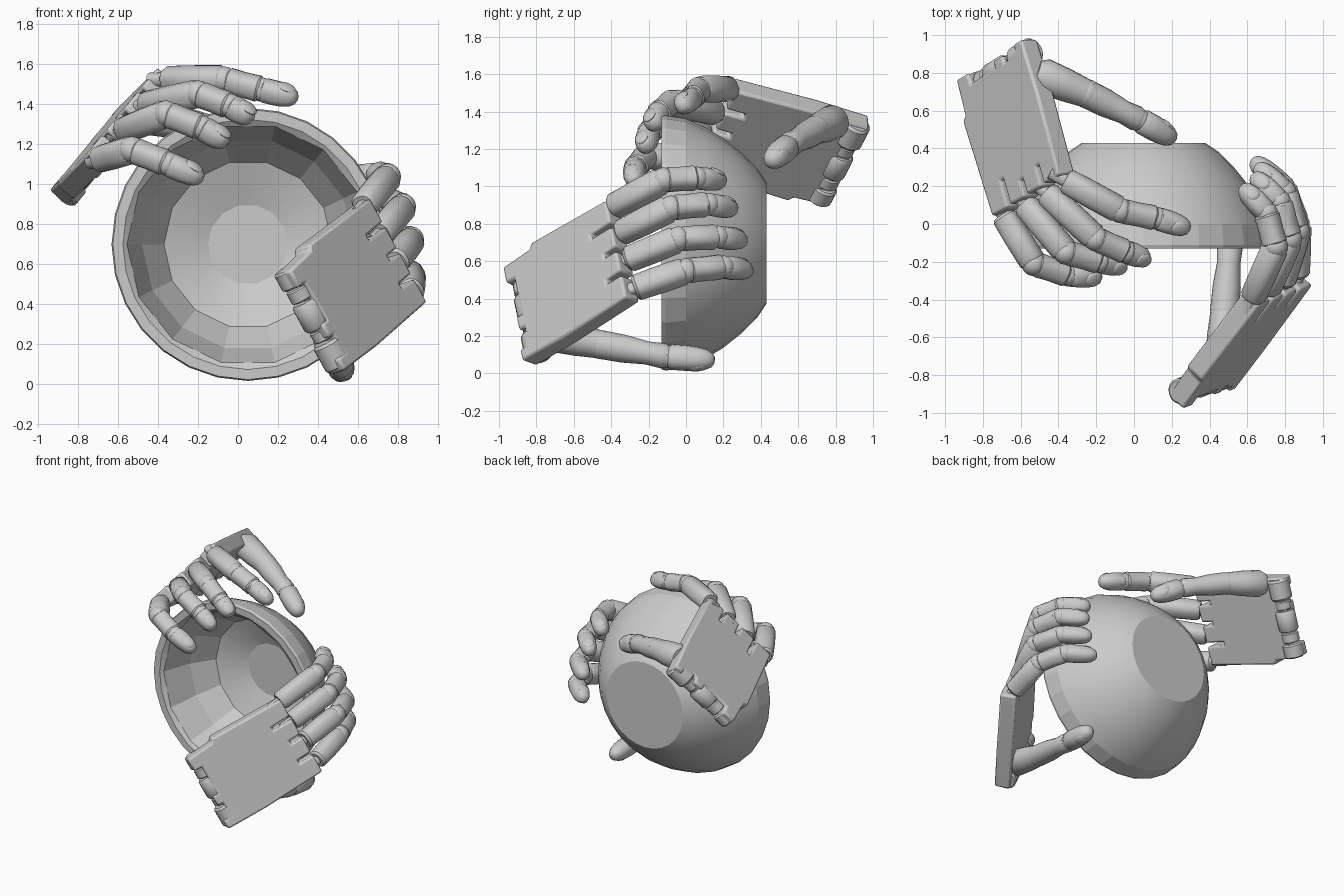
import bpy, bmesh, math
from mathutils import Vector, Matrix

if "Cube" in bpy.data.objects:
    bpy.data.objects.remove(bpy.data.objects["Cube"])


def finish(name, bm, angle=35):
    bmesh.ops.recalc_face_normals(bm, faces=bm.faces[:])
    me = bpy.data.meshes.new(name)
    bm.to_mesh(me)
    bm.free()
    ob = bpy.data.objects.new(name, me)
    bpy.context.collection.objects.link(ob)
    bpy.ops.object.select_all(action='DESELECT')
    ob.select_set(True)
    bpy.context.view_layer.objects.active = ob
    if angle:
        bpy.ops.object.shade_smooth_by_angle(angle=math.radians(angle))
    return ob


def frame(p, q, dorsal):
    """Axes: side, back of hand, along the segment."""
    d = (q - p).normalized()
    up = (dorsal - d * dorsal.dot(d)).normalized()
    return up.cross(d), up, d


def loft(bm, p, q, profile, dorsal, sides=16, power=0.8):
    """Rounded-square segment from p to q; profile holds (distance along 0..1, radius)."""
    side, up, d = frame(p, q, dorsal)

    def sq(x):
        return math.copysign(abs(x) ** power, x)

    rings = []
    for t, r in profile:
        c = p.lerp(q, t)
        rings.append([bm.verts.new(c + (side * sq(math.cos(a)) + up * sq(math.sin(a))) * r)
                      for a in (2 * math.pi * (i + .5) / sides for i in range(sides))])
    for a, b in zip(rings, rings[1:]):
        for i in range(sides):
            j = (i + 1) % sides
            bm.faces.new((a[i], a[j], b[j], b[i]))
    bm.faces.new(rings[0][::-1])
    bm.faces.new(rings[-1])


def ball(bm, c, r):
    bmesh.ops.create_uvsphere(bm, u_segments=14, v_segments=8, radius=r,
                              matrix=Matrix.Translation(c))


def nail(bm, p, q, dorsal, r):
    # oval nail plate lying on the back of the fingertip
    side, up, d = frame(p, q, dorsal)
    rot = Matrix((-side, d, up)).transposed().to_4x4()
    c = p.lerp(q, 0.74) + up * r * 0.76
    bmesh.ops.create_uvsphere(bm, u_segments=14, v_segments=8, radius=1, matrix=Matrix.Translation(c)
                              @ rot @ Matrix.Rotation(-0.22, 4, 'X')
                              @ Matrix.Diagonal((r * 0.68, r * 0.85, r * 0.25, 1)))


TIP = [(0.03, .86), (0.1, 1), (0.45, 1), (0.7, .94), (0.9, .8), (1.04, .56), (1.1, .25)]
MID = [(0.05, .84), (0.12, 1), (0.5, .96), (0.9, 1), (0.97, .85)]
BASE = [(0.05, .8), (0.1, .98), (0.5, 1.03), (0.93, 1.03), (0.99, .85)]


def finger(name, pts, dorsal, r=0.068):
    bm = bmesh.new()
    pts = [Vector(p) for p in pts]
    for k, prof in enumerate((BASE, MID, TIP)):
        rr = r * (1 - 0.06 * k)
        loft(bm, pts[k], pts[k + 1], [(t, f * rr) for t, f in prof], dorsal)
    # inner joint balls and the knuckle link into the palm
    ball(bm, pts[1], r * 0.98)
    ball(bm, pts[2], r * 0.9)
    d = (pts[1] - pts[0]).normalized()
    loft(bm, pts[0] - d * 0.07, pts[0] + d * 0.08, [(0, r * .5), (1, r * .5)], dorsal)
    nail(bm, pts[2], pts[3], dorsal, r * 0.88)
    finish(name, bm)


def thumb(name, pts, dorsal):
    bm = bmesh.new()
    a, b, c, d = [Vector(p) for p in pts]
    loft(bm, a, b, [(0, .07), (.15, .095), (.6, .088), (1, .075)], dorsal, power=1)
    ball(bm, b, .078)
    loft(bm, b, c, [(0, .077), (.35, .075), (.7, .062), (.94, .068), (1, .06)], dorsal, power=1)
    ball(bm, c, .06)
    loft(bm, c, d, [(t, f * .068) for t, f in TIP], dorsal, power=.9)
    nail(bm, c, d, dorsal, .064)
    finish(name, bm)


def palm(name, origin, along, across, inward):
    """Plate: u runs wrist to knuckles, v runs little finger to thumb side."""
    o = Vector(origin)
    e1 = Vector(along).normalized()
    e2 = Vector(across)
    e2 = (e2 - e1 * e2.dot(e1)).normalized()
    n = e1.cross(e2) * inward

    def at(u, v, w):
        return o + e1 * u + e2 * v + n * w

    # outline with slots between the knuckles and tabs at the wrist
    out = [(0.0, .02), (.2, .01), (.22, -.02), (.77, 0)]
    for s, deep in ((.15, .62), (.30, .68), (.45, .66)):
        out += [(.77, s - .014), (deep, s - .014), (deep, s + .014), (.77, s + .014)]
    out += [(.77, .6), (.3, .61), (.0, .6), (.0, .53), (.06, .53), (.06, .42),
            (.02, .42), (.02, .34), (.06, .34), (.06, .12), (0, .12)]
    bm = bmesh.new()
    lo = [bm.verts.new(at(u, v, 0)) for u, v in out]
    hi = [bm.verts.new(at(u, v, .115)) for u, v in out]
    bm.faces.new(lo)
    bm.faces.new(hi)
    for i in range(len(out)):
        j = (i + 1) % len(out)
        bm.faces.new((lo[i], lo[j], hi[j], hi[i]))
    ob = finish(name + "_palm", bm, 0)
    bev = ob.modifiers.new("rounded_edges", 'BEVEL')
    bev.width = .014
    bev.segments = 2
    bpy.ops.object.shade_smooth_by_angle(angle=math.radians(35))
    # segmented wrist hinge
    bm = bmesh.new()
    for v0, v1, r in ((.02, .12, .07), (.13, .2, .06), (.21, .36, .07), (.37, .43, .055), (.44, .59, .075)):
        loft(bm, at(.06, v0, .075), at(.06, v1, .075),
             [(0, r * .85), (.1, r), (.9, r), (1, r * .85)], n, power=1)
    finish(name + "_wrist_hinge", bm)
    return -n


# bowl, open to the front
def ring(bm, r, y, count):
    return [bm.verts.new((0.05 + r * math.cos(2 * math.pi * i / count), y,
                          0.697 + r * math.sin(2 * math.pi * i / count))) for i in range(count)]


bm = bmesh.new()
N = 28
outer = [(.2, .34), (.42, .26), (.53, .1), (.605, -.11), (.625, -.13), (.675, -.13), (.682, -.11), (.665, 0),
         (.62, .1), (.56, .2), (.48, .3), (.40, .38), (.325, .43)]
rings = [ring(bm, r, y, N) for r, y in outer]
for rg in rings[:4]:
    # inner wall: pull odd points onto chords so it reads as broad facets
    for i in range(1, N, 2):
        rg[i].co = (rg[i - 1].co + rg[(i + 1) % N].co) / 2
for a, b in zip(rings, rings[1:]):
    for i in range(N):
        j = (i + 1) % N
        bm.faces.new((a[i], a[j], b[j], b[i]))
bm.faces.new(rings[0])
bm.faces.new(rings[-1])
finish("bowl", bm, 12)

NAMES = ("little_finger", "ring_finger", "middle_finger", "index_finger")

# lower hand, gripping the right side from the front
back = palm("lower_hand", (.25, -.985, .585), (.41, .55, .34), (.3, .13, -.5), 1)
lower = [
    [(.62, -.41, .88), (.75, -.12, 1.035), (.70, .06, 1.045), (.58, .19, 1.03)],
    [(.70, -.37, .74), (.825, -.08, .885), (.77, .12, .905), (.64, .25, .88)],
    [(.78, -.33, .60), (.865, -.04, .72), (.80, .17, .73), (.66, .30, .71)],
    [(.86, -.29, .45), (.865, .00, .55), (.79, .20, .57), (.64, .33, .55)]]
for nm, pts in zip(NAMES, lower):
    finger("lower_hand_" + nm, pts, back)
thumb("lower_hand_thumb", [(.47, -.76, .22), (.48, -.46, .155), (.51, -.10, .09), (.52, .13, .072)],
      Vector((.2, 0, -1)))

# upper hand, gripping the top left from behind
back = palm("upper_hand", (-.955, .755, .95), (.2, -.71, .2), (.37, .24, .45), -1)
upper = [
    [(-.70, .06, 1.12), (-.53, -.21, 1.17), (-.35, -.27, 1.10), (-.19, -.28, 1.03)],
    [(-.59, .12, 1.26), (-.36, -.15, 1.35), (-.18, -.20, 1.28), (-.06, -.22, 1.21)],
    [(-.48, .18, 1.39), (-.20, -.08, 1.45), (-.04, -.15, 1.39), (.065, -.18, 1.33)],
    [(-.38, .24, 1.52), (-.07, .07, 1.52), (.12, .03, 1.47), (.28, -.02, 1.43)]]
for nm, pts in zip(NAMES, upper):
    finger("upper_hand_" + nm, pts, back + Vector((.6, -.3, .3)))
thumb("upper_hand_thumb", [(-.52, .80, 1.35), (-.25, .69, 1.30), (.03, .55, 1.22), (.20, .455, 1.135)],
      Vector((.4, .9, .1)))
